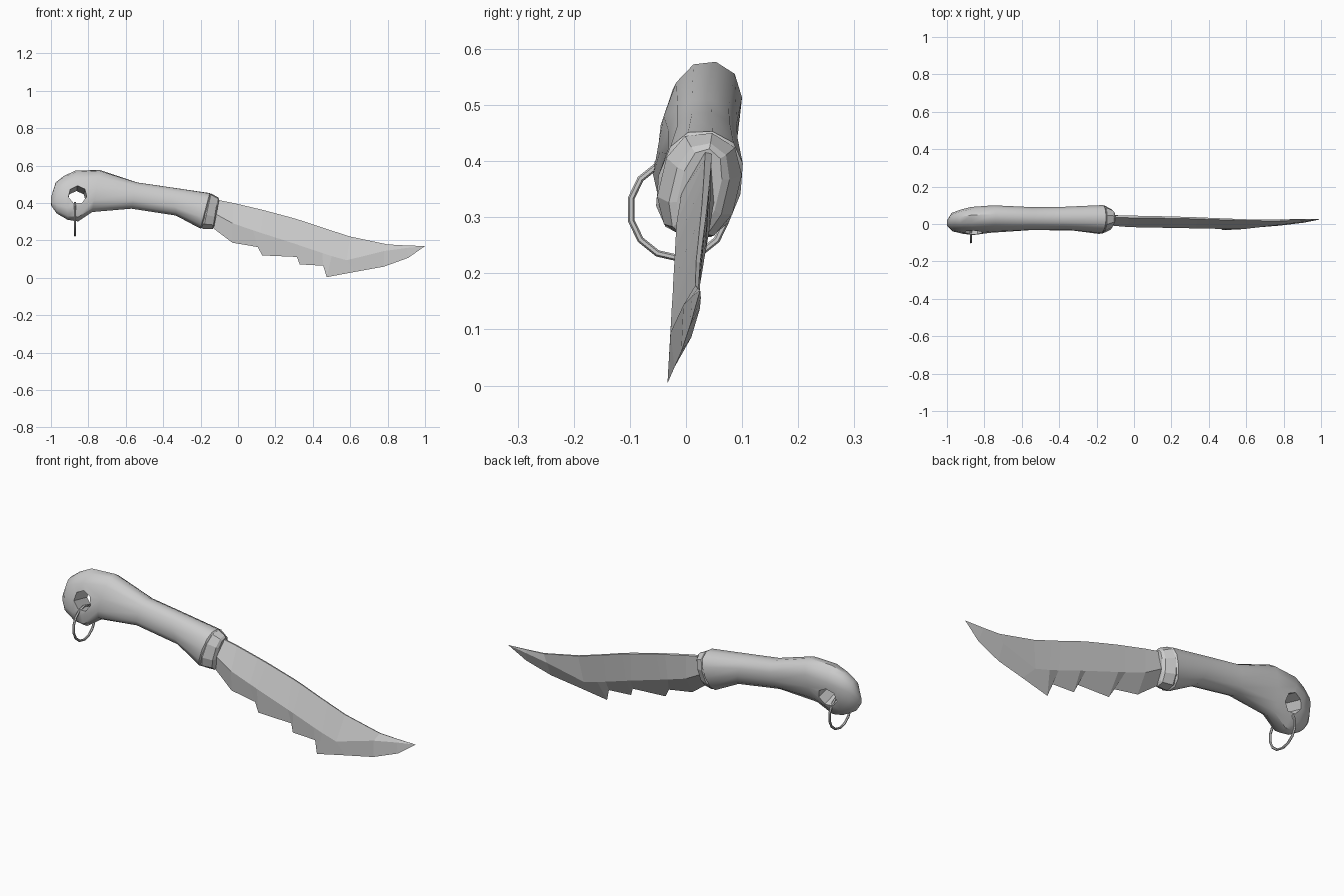
import bpy, bmesh, math
from mathutils import Vector

if "Cube" in bpy.data.objects:
    bpy.data.objects.remove(bpy.data.objects["Cube"])

# The knife lies in a slightly leaning plane: y = A + B*x + C*z
A, B, C = -0.052, 0.038, 0.231
N = Vector((-B, 1, -C)).normalized()


def on_plane(x, z, t=0.0):
    return Vector((x, A + B * x + C * z, z)) + N * t


def loft(name, rings):
    bm = bmesh.new()
    rows = [[bm.verts.new(p) for p in r] for r in rings]
    n = len(rows[0])
    for a, b in zip(rows, rows[1:]):
        for i in range(n):
            j = (i + 1) % n
            bm.faces.new((a[i], a[j], b[j], b[i]))
    bm.faces.new(rows[0])
    bm.faces.new(rows[-1])
    bmesh.ops.remove_doubles(bm, verts=bm.verts, dist=0.0005)
    bmesh.ops.recalc_face_normals(bm, faces=bm.faces)
    me = bpy.data.meshes.new(name)
    bm.to_mesh(me)
    bm.free()
    ob = bpy.data.objects.new(name, me)
    bpy.context.collection.objects.link(ob)
    return ob


def oval(section, sides=12, power=0.85):
    # rounded section between a top point and a bottom point
    (tx, tz), (bx, bz), t = section
    pts = []
    for i in range(sides):
        a = 2 * math.pi * i / sides
        c, s = math.cos(a), math.sin(a)
        c = math.copysign(abs(c) ** power, c)
        s = math.copysign(abs(s) ** power, s)
        k = (1 + c) / 2
        pts.append(on_plane(bx + (tx - bx) * k, bz + (tz - bz) * k, t * s))
    return pts


def activate(ob):
    bpy.ops.object.select_all(action='DESELECT')
    ob.select_set(True)
    bpy.context.view_layer.objects.active = ob


# Handle with swollen pommel
handle = loft("handle", [oval(s) for s in [
    ((-1.0, .43), (-.998, .385), .014),
    ((-.975, .51), (-.97, .345), .045),
    ((-.93, .545), (-.91, .31), .058),
    ((-.87, .573), (-.855, .302), .067),
    ((-.74, .577), (-.78, .352), .068),
    ((-.54, .51), (-.57, .37), .061),
    ((-.38, .487), (-.33, .333), .062),
    ((-.15, .453), (-.20, .263), .075),
    ((-.144, .445), (-.19, .27), .066),
]])

# Lanyard hole through the pommel
bpy.ops.mesh.primitive_cylinder_add(vertices=7, radius=0.05, depth=0.4,
                                    location=on_plane(-.86, .43))
cutter = bpy.context.object
cutter.name = "hole_cutter"
cutter.hide_render = True
cutter.rotation_euler = N.to_track_quat('Z', 'Y').to_euler()
mod = handle.modifiers.new("hole", 'BOOLEAN')
mod.operation = 'DIFFERENCE'
mod.solver = 'EXACT'
mod.object = cutter
activate(handle)
bpy.ops.object.modifier_apply(modifier="hole")
bpy.data.objects.remove(cutter)
activate(handle)
bpy.ops.object.shade_smooth_by_angle(angle=math.radians(40))

# Tapered collar between handle and blade
loft("collar", [oval(s, 10) for s in [
    ((-.15, .445), (-.197, .268), .066),
    ((-.143, .45), (-.185, .262), .072),
    ((-.108, .432), (-.135, .262), .05),
    ((-.10, .422), (-.128, .272), .036),
]])

# Blade: spine, ridge, edge points and half thickness, with stepped teeth
stations = [
    ((-.13, .42), (-.13, .34), (-.145, .275), .03),
    ((-.03, .40), (-.03, .285), (-.03, .188), .03),
    ((.09, .372), (.08, .248), (.105, .165), .028),
    ((.14, .36), (.12, .235), (.13, .12), .027),
    ((.29, .32), (.30, .178), (.315, .112), .024),
    ((.34, .305), (.33, .168), (.33, .072), .023),
    ((.45, .268), (.45, .128), (.455, .065), .021),
    ((.50, .252), (.50, .112), (.475, .004), .02),
    ((.60, .22), (.58, .09), (.63, .033), .019),
    ((.80, .178), (.78, .14), (.78, .06), .015),
    ((.90, .173), (.90, .158), (.91, .107), .008),
    ((1.0, .17), (1.0, .17), (1.0, .17), 0),
]
loft("blade", [[on_plane(*sp, t * .2), on_plane(*ri, t), on_plane(*ed),
                on_plane(*ri, -t), on_plane(*sp, -t * .2)]
               for sp, ri, ed, t in stations])

# Lanyard ring hanging from the hole
bpy.ops.mesh.primitive_torus_add(major_segments=14, minor_segments=6,
                                 major_radius=0.087, minor_radius=0.006,
                                 location=(-.872, -.013, .314),
                                 rotation=(0, math.pi / 2, 0))
bpy.context.object.name = "lanyard_ring"
bpy.ops.object.shade_smooth_by_angle(angle=math.radians(40))
